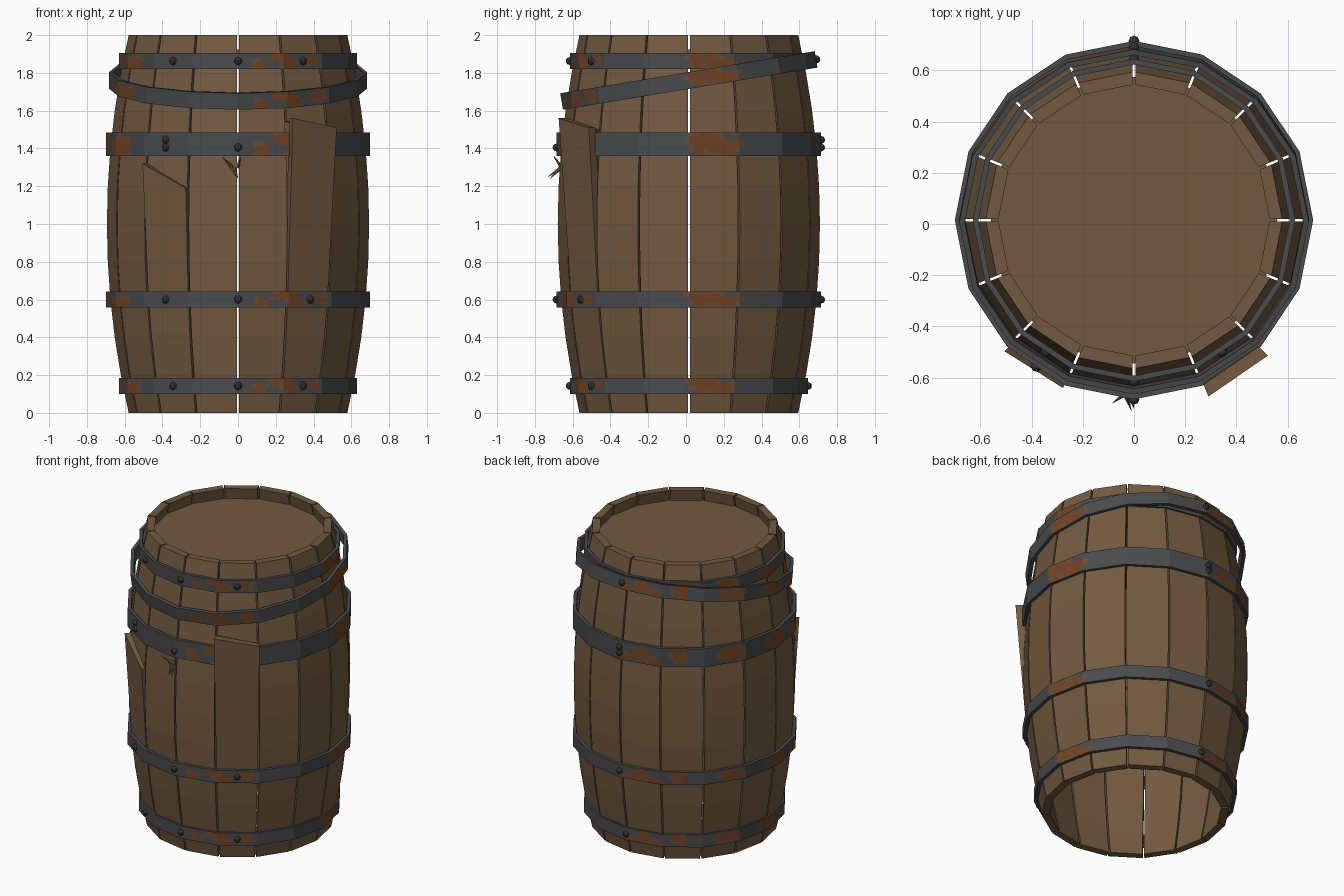
import bpy, bmesh, math
from mathutils import Vector, Matrix, noise

if "Cube" in bpy.data.objects:
    bpy.data.objects.remove(bpy.data.objects["Cube"])

CY = 0.015          # barrel axis sits slightly behind y = 0
N = 16              # staves and hoop sides
STEP = 2 * math.pi / N


def material(name, col):
    m = bpy.data.materials.new(name)
    m.diffuse_color = (*col, 1)
    m.use_nodes = True
    m.node_tree.nodes["Principled BSDF"].inputs["Base Color"].default_value = m.diffuse_color
    return m


WOOD = material("brown wood", (0.17, 0.102, 0.052))
IRON = material("dark iron", (0.068, 0.07, 0.074))
RUST = material("red rust", (0.17, 0.055, 0.018))
STAIN = material("brown rust stain", (0.13, 0.075, 0.04))
RIVET = material("rivet iron", (0.035, 0.036, 0.038))


def finish(bm, name, *mats):
    bmesh.ops.recalc_face_normals(bm, faces=bm.faces)
    me = bpy.data.meshes.new(name)
    bm.to_mesh(me)
    bm.free()
    for m in mats:
        me.materials.append(m)
    ob = bpy.data.objects.new(name, me)
    bpy.context.collection.objects.link(ob)
    return ob


def radius(z):
    return 0.58 + 0.115 * (1 - (z - 1) ** 2)


def stave(name, i, z0, z1, r_of=radius, bottom_slant=0.0, top_slant=0.0, thick=0.05):
    """One plank between two corner angles; slants tilt its broken ends."""
    bm = bmesh.new()
    a0, a1 = i * STEP, (i + 1) * STEP
    mid = (a0 + a1) / 2
    tang = Vector((-math.sin(mid), math.cos(mid), 0))
    levels = max(2, round((z1 - z0) / 0.2) + 1)
    rings = []
    for k in range(levels):
        t = k / (levels - 1)
        z = z0 + (z1 - z0) * t
        slant = bottom_slant if k == 0 else top_slant if k == levels - 1 else 0
        ring = []
        for a, s, d in ((a0, 1, 0), (a1, -1, 0), (a1, -1, thick), (a0, 1, thick)):
            zz = z + s * slant
            r = r_of(zz) - d
            p = Vector((r * math.cos(a), CY + r * math.sin(a), zz)) + tang * s * 0.005
            ring.append(bm.verts.new(p))
        rings.append(ring)
    for lo, hi in zip(rings, rings[1:]):
        for j in range(4):
            n = (j + 1) % 4
            bm.faces.new((lo[j], lo[n], hi[n], hi[j]))
    bm.faces.new(rings[0])
    bm.faces.new(rings[-1])
    return finish(bm, name, WOOD)


def pried(z_end, r_end):
    """Stave follows the barrel up to the low hoop, then leans straight out."""
    def f(z):
        if z < 0.6:
            return radius(z)
        return radius(0.6) + (r_end - radius(0.6)) * (z - 0.6) / (z_end - 0.6)
    return f


# Staves: two front ones are snapped and pried outward
LEFT, RIGHT = 10, 13
for i in range(N):
    if i == LEFT:
        stave("broken_left_stave", i, 0, 1.255, pried(1.255, 0.717), top_slant=0.065)
        stave("left_stave_stub", i, 1.24, 2, bottom_slant=0.065)
    elif i == RIGHT:
        stave("broken_right_stave", i, 0, 1.535, pried(1.535, 0.747), top_slant=0.025)
        stave("right_stave_stub", i, 1.52, 2, bottom_slant=0.025)
    else:
        stave("stave", i, 0, 2)

# Recessed lid
bm = bmesh.new()
bmesh.ops.create_cone(bm, cap_ends=True, segments=N, radius1=0.56, radius2=0.56, depth=0.03,
                      matrix=Matrix.Translation((0, CY, 1.91)))
finish(bm, "lid", WOOD)

# Rust blotches: angle, height fraction, half angle, half height
BLOTCHES = [(7, .6, 8, .6), (17, .35, 6, .4), (280, .2, 3, .5), (291, .75, 6, .35),
            (296, .3, 4, .35), (308, .55, 5, .3), (205, .4, 9, .45), (180, .5, 8, .5),
            (150, .5, 8, .4), (122, .6, 5, .45), (101, .5, 5, .4), (108, .2, 4, .3), (92, .2, 4, .3)]


def rust_index(deg, t, seed):
    wob = noise.noise(Vector((deg * 0.25, t * 3, seed)))
    best = min(math.hypot(((deg - a + 180) % 360 - 180) / w, (t - c) / h)
               for a, c, w, h in BLOTCHES) + 0.45 * wob
    return 1 if best < 0.85 else 2 if best < 1.1 else 0


def hoop(name, z, r, h, tilt=0.0, thick=0.022):
    bm = bmesh.new()
    sub, rows = 10, 6
    total = N * sub
    pts = []
    for s in range(total):
        i, f = divmod(s, sub)
        p = [Vector((math.cos(k * STEP), math.sin(k * STEP), 0)) for k in (i, i + 1)]
        pts.append(p[0].lerp(p[1], f / sub))
    heights = [-h / 2 + h * k / rows for k in range(rows + 1)]
    outer = [[bm.verts.new(p * r + Vector((0, 0, zz))) for p in pts] for zz in heights]
    inner = [[bm.verts.new(p * (r - thick) + Vector((0, 0, zz))) for p in pts]
             for zz in (heights[0], heights[-1])]
    for s in range(total):
        n = (s + 1) % total
        for k in range(rows):
            f = bm.faces.new((outer[k][s], outer[k][n], outer[k + 1][n], outer[k + 1][s]))
            f.material_index = rust_index((s + .5) * 360 / total, (k + .5) / rows, z * 0.3)
        bm.faces.new((inner[0][s], inner[1][s], inner[1][n], inner[0][n]))
        bm.faces.new((outer[0][s], inner[0][s], inner[0][n], outer[0][n]))
        bm.faces.new((outer[-1][s], outer[-1][n], inner[1][n], inner[1][s]))
    bm.transform(Matrix.Translation((0, CY, z)) @ Matrix.Rotation(tilt, 4, 'X'))
    finish(bm, name, IRON, RUST, STAIN)


hoop("bottom_hoop", 0.143, 0.63, 0.085)
hoop("lower_hoop", 0.60, 0.70, 0.085)
hoop("upper_hoop", 1.422, 0.70, 0.125)
hoop("top_hoop", 1.863, 0.63, 0.085)
hoop("slipped_hoop", 1.76, 0.683, 0.088, tilt=math.radians(9.4))


def rivet(deg, r, z):
    a = math.radians(deg)
    bm = bmesh.new()
    bmesh.ops.create_uvsphere(bm, u_segments=8, v_segments=6, radius=0.021)
    bm.transform(Matrix.Translation((r * math.cos(a), CY + r * math.sin(a), z))
                 @ Matrix.Rotation(a, 4, 'Z'))
    finish(bm, "rivet", RIVET)


# Rivets: on the front corner, the two neighbouring flats and the back corner
for z, r in ((0.143, 0.63), (0.60, 0.70), (1.405, 0.70), (1.863, 0.63)):
    for deg in (270, 236.25, 303.75, 90):
        flat = 0.982 if deg not in (270, 90) else 1.0
        if deg == 303.75 and z == 1.405:
            continue                      # hidden by the pried stave
        rivet(deg, r * flat, z)
for deg, r in ((236.25, 0.687), (90, 0.70)):
    rivet(deg, r, 1.445)
rivet(90, 0.675, 1.872)

# Splinters on the front seam
for x0, x1, z1, y1 in ((-0.03, -0.085, 1.355, -0.70), (-0.02, 0.0, 1.24, -0.72),
                       (0.0, 0.012, 1.36, -0.70), (-0.035, -0.01, 1.25, -0.73)):
    base, tip = Vector((x0, -0.66, 1.30)), Vector((x1, y1, z1))
    d = tip - base
    bm = bmesh.new()
    bmesh.ops.create_cone(bm, cap_ends=True, segments=4, radius1=0.011, radius2=0.001,
                          depth=d.length)
    bm.transform(Matrix.Translation((base + tip) / 2) @ d.to_track_quat('Z', 'Y').to_matrix().to_4x4())
    finish(bm, "splinter", WOOD)
